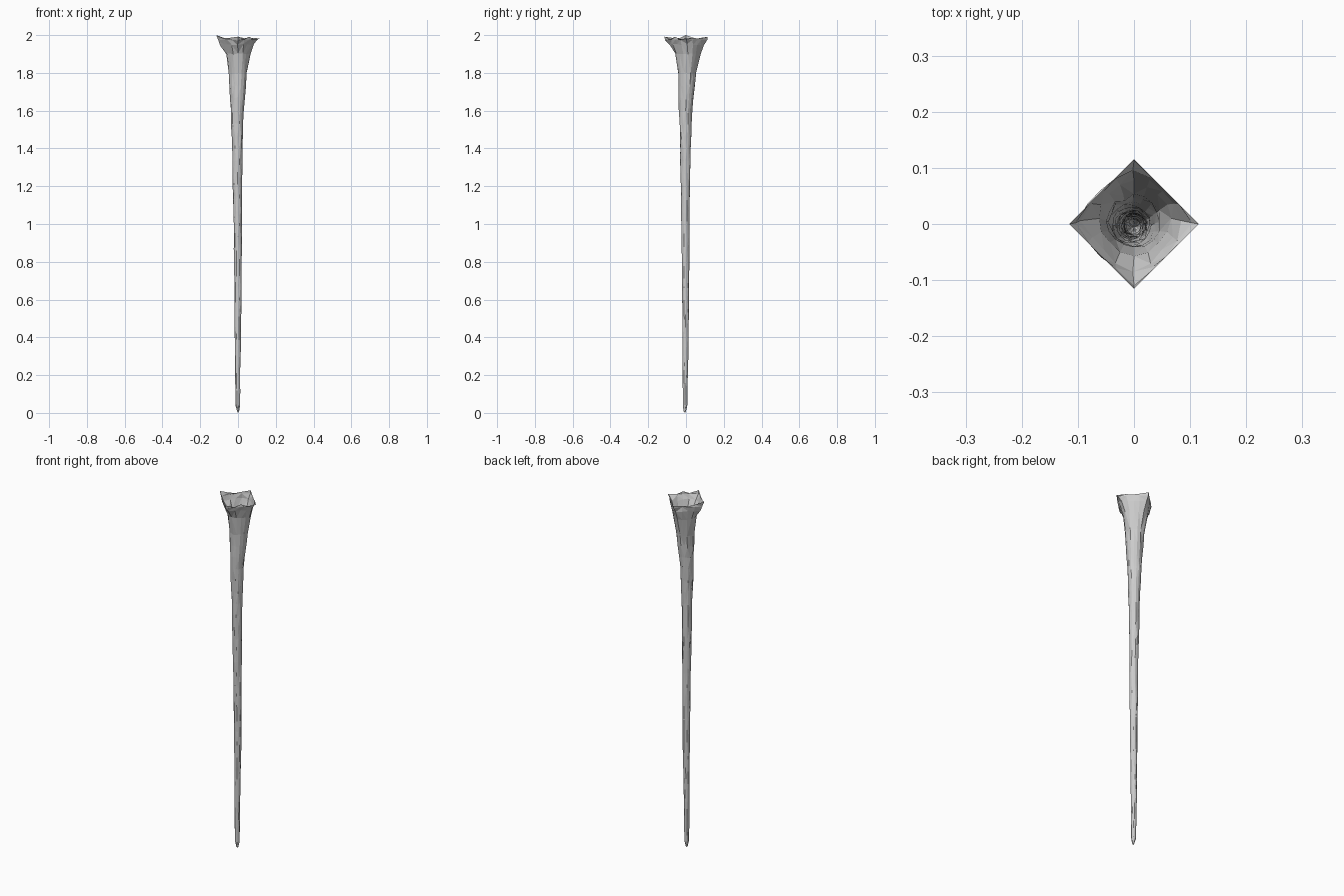
import bpy, bmesh, math, random

if "Cube" in bpy.data.objects:
    bpy.data.objects.remove(bpy.data.objects["Cube"])

random.seed(4)
SIDES = 16

# Profile stations: z, x centre, y centre, radius, squareness of the section
PROFILE = [
    (0.012, 0.0, -0.006, 0.006, 0),
    (0.04, -0.001, -0.005, 0.012, 0),
    (0.20, -0.002, -0.004, 0.014, 0),
    (0.60, 0.0, -0.002, 0.0185, 0),
    (1.00, -0.001, -0.003, 0.022, 0),
    (1.20, -0.003, -0.003, 0.0245, 0),
    (1.40, -0.004, -0.003, 0.028, 0),
    (1.60, -0.004, -0.002, 0.035, 0),
    (1.80, 0.0, 0.006, 0.0475, 0),
    (1.90, 0.0, 0.010, 0.060, 0.1),
    (1.95, -0.002, 0.006, 0.073, 0.4),
    (1.975, 0.0, 0.002, 0.084, 0.75),
    (1.99, 0.0, 0.0, 0.0, 1.0),
]


def refine(rows, step=0.07):
    """Insert extra stations so that long stretches get more rings."""
    out = []
    for a, b in zip(rows, rows[1:]):
        n = max(1, round((b[0] - a[0]) / step))
        out += [tuple(p + (q - p) * i / n for p, q in zip(a, b)) for i in range(n)]
    return out + [rows[-1]]


bm = bmesh.new()

# Rings: round along the spike, diamond at the broken-off root
rings = []
for z, cx, cy, r, sq in refine(PROFILE):
    rim = sq > 0.99
    ring = []
    for i in range(SIDES):
        a = 2 * math.pi * i / SIDES
        diamond = 0.115 / (abs(math.cos(a)) + abs(math.sin(a)))
        rad = r * (1 - sq) + diamond * sq
        if not rim:
            rad *= random.uniform(0.94, 1.05)
        dz = random.uniform(-0.012, 0.008) if rim else random.uniform(-0.004, 0.004)
        if rim and i == SIDES // 2:
            dz = 0.01
        ring.append(bm.verts.new((cx + rad * math.cos(a), cy + rad * math.sin(a), z + dz)))
    rings.append(ring)

# Walls, left open at the top
for lo, hi in zip(rings, rings[1:]):
    for i in range(SIDES):
        j = (i + 1) % SIDES
        bm.faces.new((lo[i], lo[j], hi[j], hi[i]))

# Pointed tip
tip = bm.verts.new((0, -0.005, 0))
for i in range(SIDES):
    bm.faces.new((tip, rings[0][(i + 1) % SIDES], rings[0][i]))

bmesh.ops.triangulate(bm, faces=bm.faces[:])
mesh = bpy.data.meshes.new("stalactite")
bm.to_mesh(mesh)
bm.free()
bpy.context.collection.objects.link(bpy.data.objects.new("stalactite", mesh))
